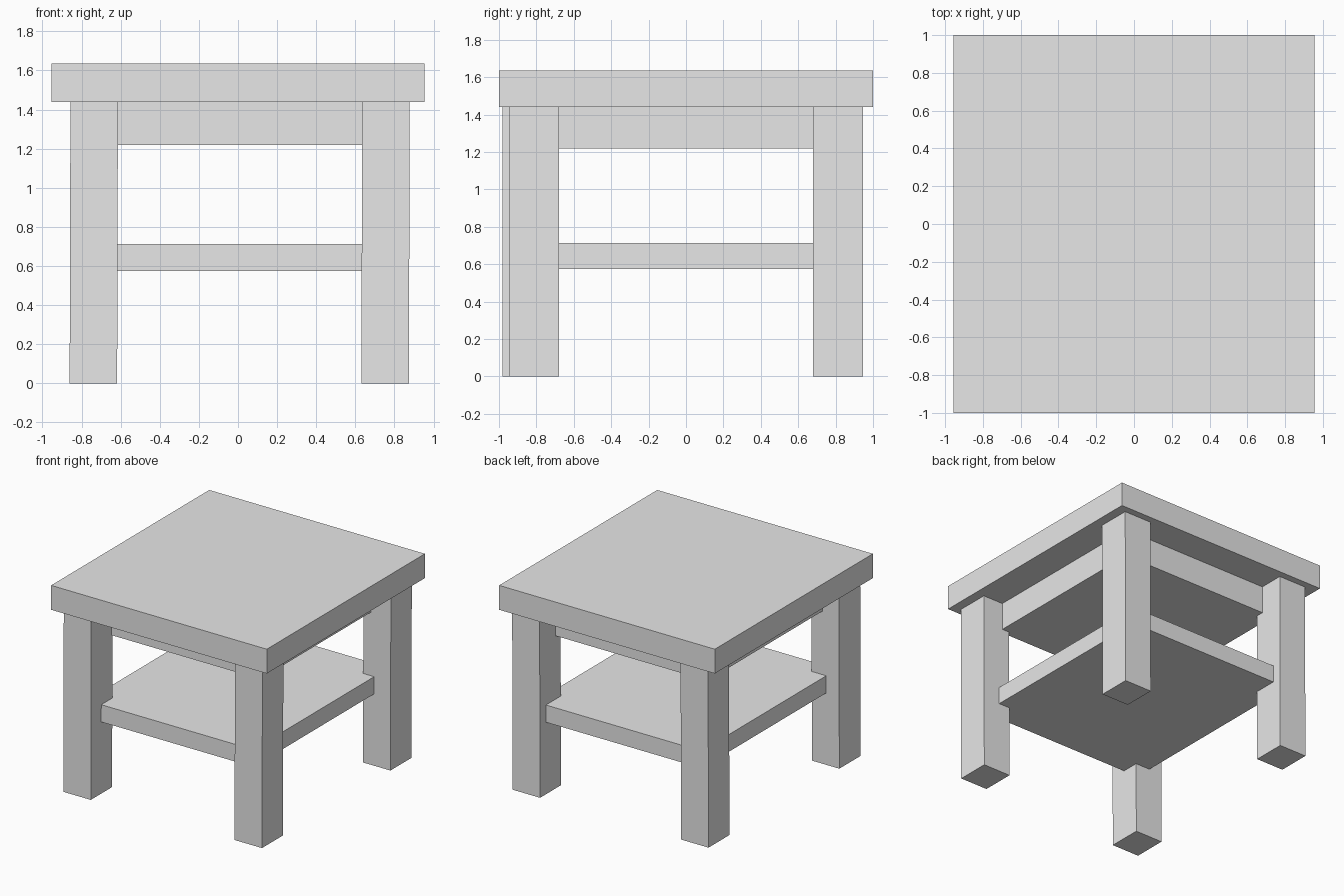
import bpy
import bmesh

cube = bpy.data.objects.get("Cube")
if cube:
    bpy.data.objects.remove(cube, do_unlink=True)

# One plain grey for the whole table
grey = bpy.data.materials.new("light_grey")
grey.use_nodes = True
colour = (0.8, 0.8, 0.8, 1.0)
grey.diffuse_color = colour
grey.node_tree.nodes["Principled BSDF"].inputs["Base Color"].default_value = colour


def box(name, x, y, z, lean=0.0):
    """Box between (min, max) ranges; lean shifts the bottom along x."""
    bm = bmesh.new()
    bmesh.ops.create_cube(bm, size=1.0)
    for v in bm.verts:
        bottom = v.co.z < 0
        v.co = [r[1] if c > 0 else r[0] for c, r in zip(v.co, (x, y, z))]
        if bottom:
            v.co.x += lean
    mesh = bpy.data.meshes.new(name)
    bm.to_mesh(mesh)
    bm.free()
    mesh.materials.append(grey)
    obj = bpy.data.objects.new(name, mesh)
    bpy.context.collection.objects.link(obj)
    return obj


top_under = 1.44

# Table top, solid apron block and lower shelf
box("table_top", (-0.955, 0.955), (-1, 1), (top_under, 1.635))
box("apron", (-0.71, 0.70), (-0.72, 0.745), (1.22, top_under))
box("shelf", (-0.745, 0.73), (-0.85, 0.868), (0.575, 0.713))

# Legs, the front right one standing slightly further forward
right_x, left_x = (-0.857, -0.614), (0.635, 0.878)
back_y = (0.68, 0.945)
legs = {
    "front_right_leg": (right_x, (-0.98, -0.71)),
    "front_left_leg": (left_x, (-0.945, -0.68)),
    "back_right_leg": (right_x, back_y),
    "back_left_leg": (left_x, back_y),
}
for name, (x, y) in legs.items():
    box(name, x, y, (0, top_under), lean=-0.004)
